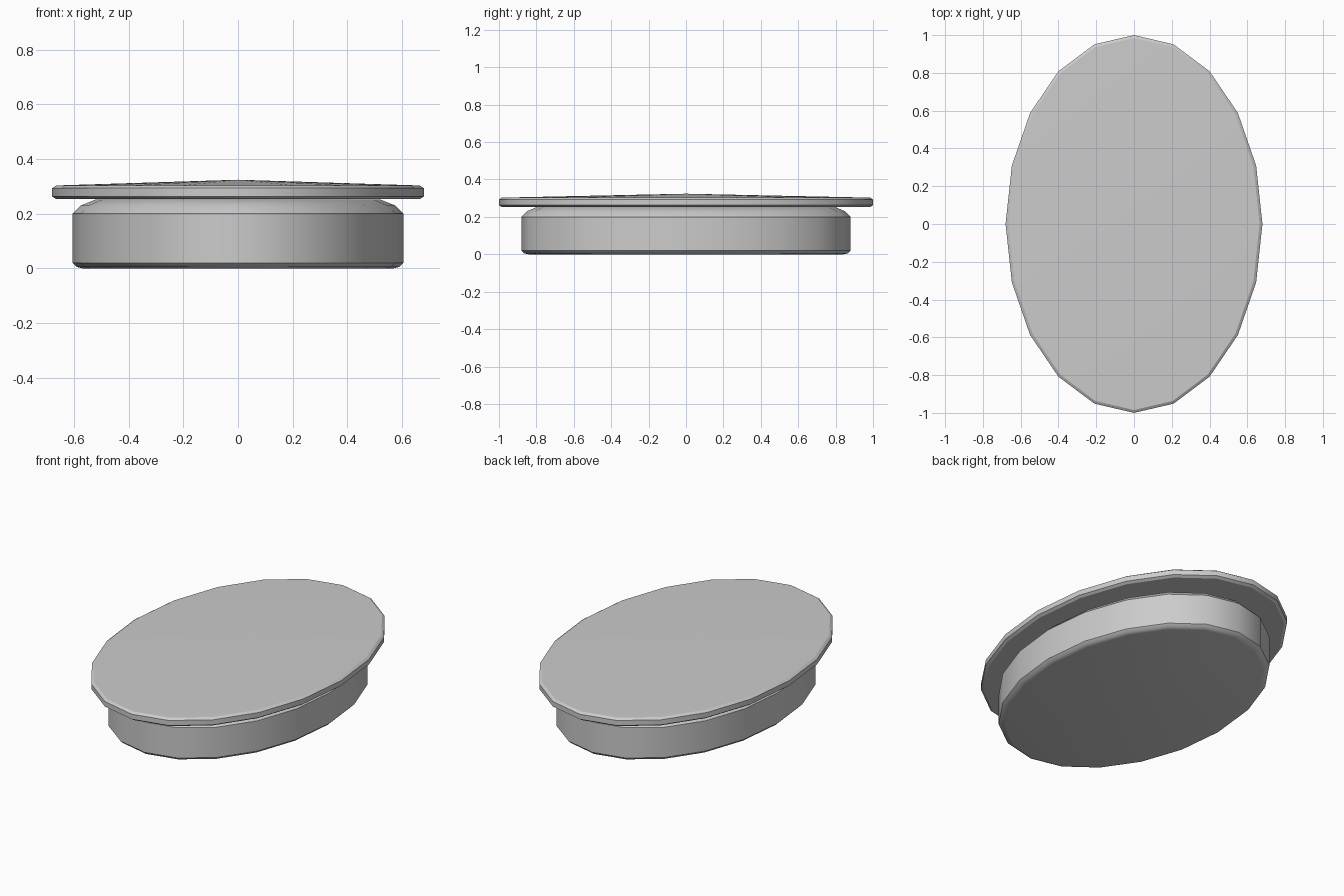
import bpy, bmesh, math

if "Cube" in bpy.data.objects:
    bpy.data.objects.remove(bpy.data.objects["Cube"])

SIDES = 20


def oval_loft(name, rings, bottom_z, top_z, angle):
    """Loft 20-sided oval rings (rx, ry, z), closed by a fan at each end."""
    bm = bmesh.new()
    loops = []
    for rx, ry, z in rings:
        loops.append([bm.verts.new((rx * math.cos(2 * math.pi * i / SIDES),
                                    ry * math.sin(2 * math.pi * i / SIDES), z))
                      for i in range(SIDES)])
    low, high = bm.verts.new((0, 0, bottom_z)), bm.verts.new((0, 0, top_z))
    for i in range(SIDES):
        j = (i + 1) % SIDES
        for a, b in zip(loops, loops[1:]):
            bm.faces.new((a[i], a[j], b[j], b[i]))
        bm.faces.new((low, loops[0][j], loops[0][i]))
        bm.faces.new((high, loops[-1][i], loops[-1][j]))
    bmesh.ops.recalc_face_normals(bm, faces=bm.faces)
    mesh = bpy.data.meshes.new(name)
    bm.to_mesh(mesh)
    bm.free()
    obj = bpy.data.objects.new(name, mesh)
    bpy.context.collection.objects.link(obj)
    bpy.ops.object.select_all(action='DESELECT')
    obj.select_set(True)
    bpy.context.view_layer.objects.active = obj
    bpy.ops.object.shade_smooth_by_angle(angle=math.radians(angle))
    return obj


# Oval body with softened bottom edge and chamfered shoulder
oval_loft("body", [
    (0.57, 0.84, 0.0),
    (0.59, 0.865, 0.005),
    (0.605, 0.88, 0.02),
    (0.605, 0.88, 0.20),
    (0.575, 0.85, 0.23),
    (0.52, 0.80, 0.252),
], 0.0, 0.252, 40)

# Thin overhanging lid with bevelled rim and shallow peaked top
oval_loft("lid", [
    (0.665, 0.985, 0.253),
    (0.68, 1.0, 0.263),
    (0.68, 1.0, 0.293),
    (0.665, 0.985, 0.303),
], 0.253, 0.324, 30)
